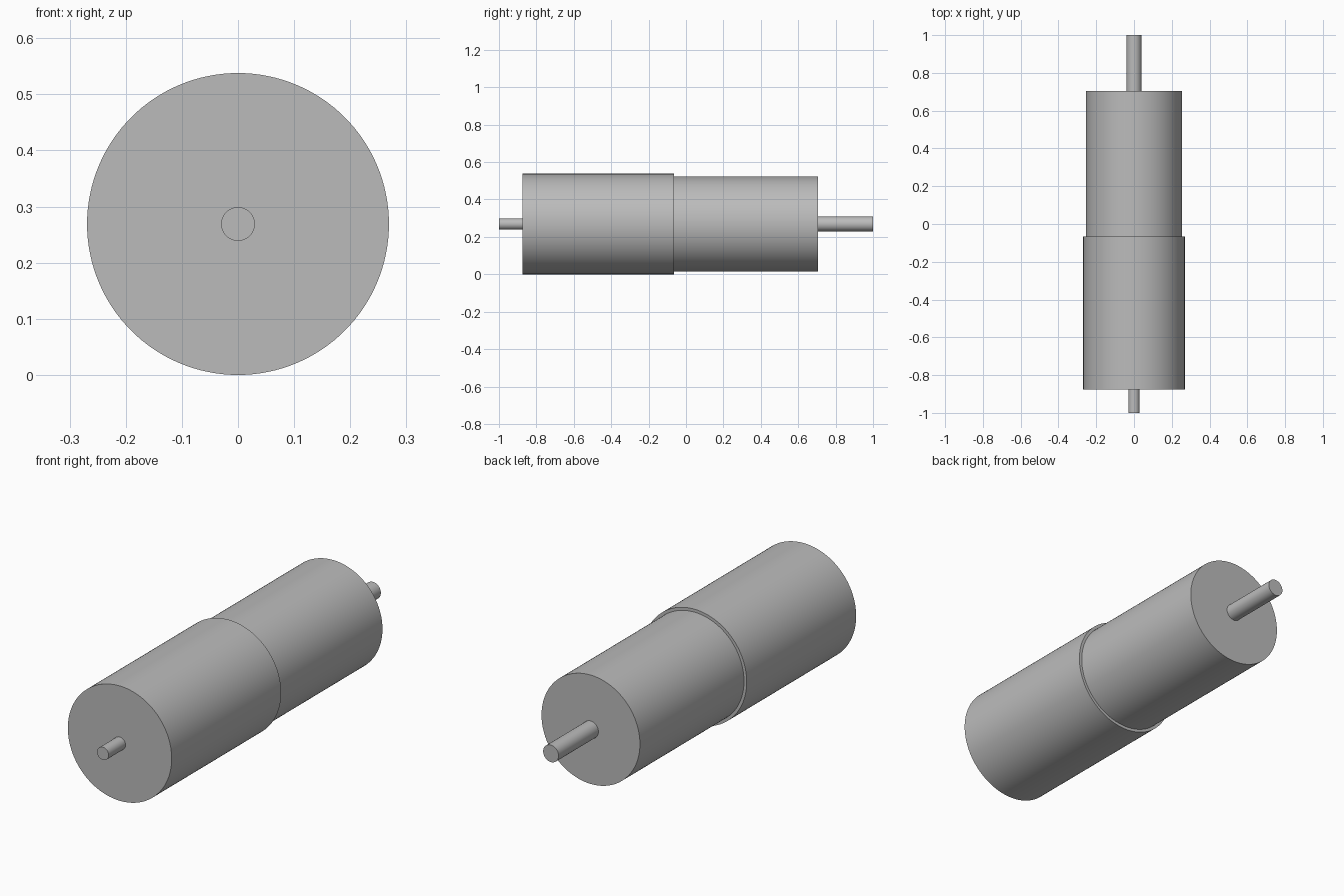
import bpy
import math

cube = bpy.data.objects.get("Cube")
if cube:
    bpy.data.objects.remove(cube, do_unlink=True)

AXIS_Z = 0.269

# Plain grey metal
grey = bpy.data.materials.new("grey_metal")
grey.use_nodes = True
colour = (0.5, 0.5, 0.5, 1)
grey.diffuse_color = colour
grey.node_tree.nodes["Principled BSDF"].inputs["Base Color"].default_value = colour


def rod(name, radius, y_front, y_back, sides):
    """Smooth cylinder lying along y on the shared axis."""
    bpy.ops.mesh.primitive_cylinder_add(
        vertices=sides, radius=radius, depth=y_back - y_front,
        location=(0, (y_front + y_back) / 2, AXIS_Z),
        rotation=(math.pi / 2, 0, 0))
    obj = bpy.context.object
    obj.name = name
    obj.data.materials.append(grey)
    bpy.ops.object.shade_smooth_by_angle(angle=math.radians(30))


# Two body sections with a small step between them
rod("front_body", AXIS_Z, -0.875, -0.065, 128)
rod("rear_body", 0.255, -0.065, 0.705, 128)

# Shafts at each end
rod("front_shaft", 0.03, -1, -0.875, 48)
rod("rear_shaft", 0.04, 0.705, 1, 48)
